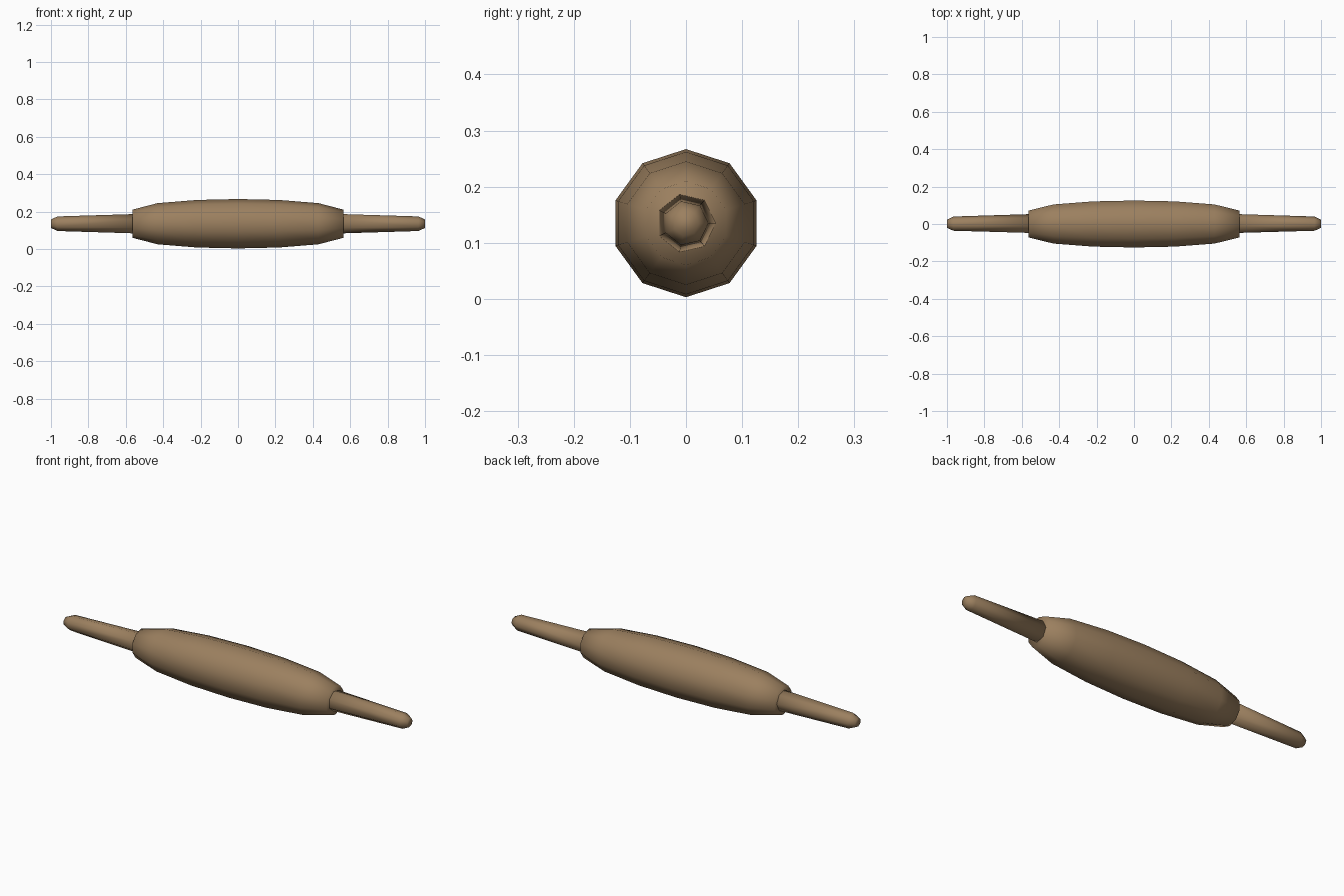
import bpy, bmesh, math

if "Cube" in bpy.data.objects:
    bpy.data.objects.remove(bpy.data.objects["Cube"], do_unlink=True)

AXIS_HEIGHT = 0.135

wood = bpy.data.materials.new("brown_wood")
wood.use_nodes = True
wood.diffuse_color = (0.33, 0.215, 0.115, 1)
bsdf = next(n for n in wood.node_tree.nodes if n.type == 'BSDF_PRINCIPLED')
bsdf.inputs["Base Color"].default_value = wood.diffuse_color
bsdf.inputs["Roughness"].default_value = 0.8


def turned_part(name, profile, sides, start_angle):
    """Lathe a list of (x, radius) stations around the x axis, with closed ends."""
    bm = bmesh.new()
    rings = []
    for x, radius in profile:
        angles = [start_angle + math.tau * i / sides for i in range(sides)]
        rings.append([bm.verts.new((x, radius * math.cos(a), radius * math.sin(a)))
                      for a in angles])
    for a, b in zip(rings, rings[1:]):
        for i in range(sides):
            j = (i + 1) % sides
            bm.faces.new((a[i], a[j], b[j], b[i]))
    bm.faces.new(rings[0])
    bm.faces.new(rings[-1])
    bmesh.ops.recalc_face_normals(bm, faces=bm.faces)
    for face in bm.faces:
        face.smooth = True
    mesh = bpy.data.meshes.new(name)
    bm.to_mesh(mesh)
    bm.free()
    mesh.materials.append(wood)
    obj = bpy.data.objects.new(name, mesh)
    obj.location.z = AXIS_HEIGHT
    bpy.context.collection.objects.link(obj)
    return obj


# Barrel: ten-sided, swelling in the middle
half = [(0.565, 0.075), (0.43, 0.11), (0.22, 0.127)]
barrel = [(-x, r) for x, r in half] + [(0, 0.132)] + half[::-1]
turned_part("roller_barrel", barrel, 10, math.pi / 2)

# Handles: seven-sided tapering grips with rounded tips
grip = [(0.55, 0.053), (0.965, 0.04), (1.0, 0.023)]
for name, side in (("left_handle", 1), ("right_handle", -1)):
    turned_part(name, [(side * x, r) for x, r in grip], 7, 0)
